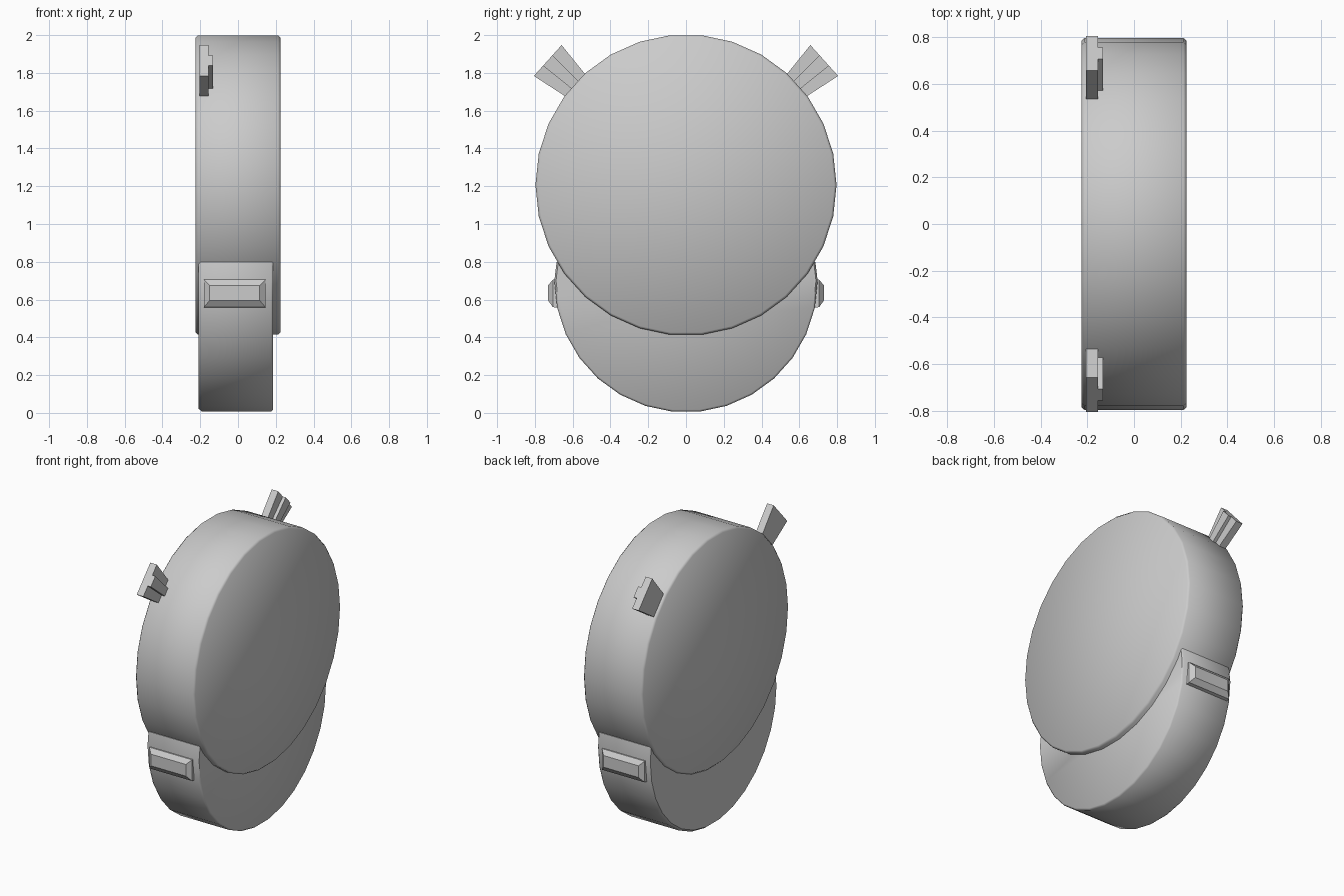
import bpy, bmesh
from math import cos, sin, radians

if "Cube" in bpy.data.objects:
    bpy.data.objects.remove(bpy.data.objects["Cube"])

CZ = 1.2065      # height of the disc centre
R = 0.797        # disc radius


def loft(name, rings, smooth=None):
    """Closed solid through matching rings of 3D points, capped at both ends."""
    bm = bmesh.new()
    loops = [[bm.verts.new(p) for p in ring] for ring in rings]
    n = len(loops[0])
    for a, b in zip(loops, loops[1:]):
        for i in range(n):
            j = (i + 1) % n
            bm.faces.new((a[i], a[j], b[j], b[i]))
    bm.faces.new(loops[0])
    bm.faces.new(loops[-1])
    bmesh.ops.recalc_face_normals(bm, faces=bm.faces)
    mesh = bpy.data.meshes.new(name)
    bm.to_mesh(mesh)
    bm.free()
    obj = bpy.data.objects.new(name, mesh)
    bpy.context.collection.objects.link(obj)
    if smooth:
        bpy.ops.object.select_all(action='DESELECT')
        obj.select_set(True)
        bpy.context.view_layer.objects.active = obj
        bpy.ops.object.shade_smooth_by_angle(angle=radians(smooth))
    return obj


# Main round body: 30-sided disc on the x axis with a small chamfer
def circle(x, r):
    return [(x, r * cos(radians(12 * i)), CZ + r * sin(radians(12 * i)))
            for i in range(30)]


loft("round_body", [circle(-0.225, R - 0.012), circle(-0.212, R),
                    circle(0.212, R), circle(0.225, R - 0.012)], 50)

# Lower cup: half round hanging below the disc
arc = [(0.697 * cos(radians(a)), 0.70 + 0.697 * sin(radians(a)))
       for a in range(-180, 1, 12)]
outline = [(-0.685, 0.80)] + arc + [(0.685, 0.80)]


def cup_ring(x, s):
    return [(x, y * s, 0.80 + (z - 0.80) * s) for y, z in outline]


loft("lower_cup", [cup_ring(-0.208, 0.982), cup_ring(-0.19, 1),
                   cup_ring(0.175, 1), cup_ring(0.186, 0.987)], 50)


# Raised grips at the front and back of the cup
def rect(x0, x1, z0, z1, y):
    return [(x0, y, z0), (x1, y, z0), (x1, y, z1), (x0, y, z1)]


# Flared lugs on the upper rim, each a T section with a central rib
def lug_ring(side, r, w, rib):
    a = radians(42)
    section = [(-0.205, -w), (-0.155, -w), (-0.155, -rib), (-0.132, -rib),
               (-0.132, rib), (-0.155, rib), (-0.155, w), (-0.205, w)]
    return [(x, side * (r * cos(a) - t * sin(a)), CZ + r * sin(a) + t * cos(a))
            for x, t in section]


for side, label in ((-1, "front"), (1, "back")):
    loft(label + "_grip", [rect(-0.18, 0.145, 0.555, 0.705, side * 0.67),
                           rect(-0.18, 0.145, 0.56, 0.705, side * 0.705),
                           rect(-0.15, 0.115, 0.595, 0.675, side * 0.73)])
    loft(label + "_lug", [lug_ring(side, 0.76, 0.074, 0.025),
                          lug_ring(side, 0.985, 0.11, 0.037)])
